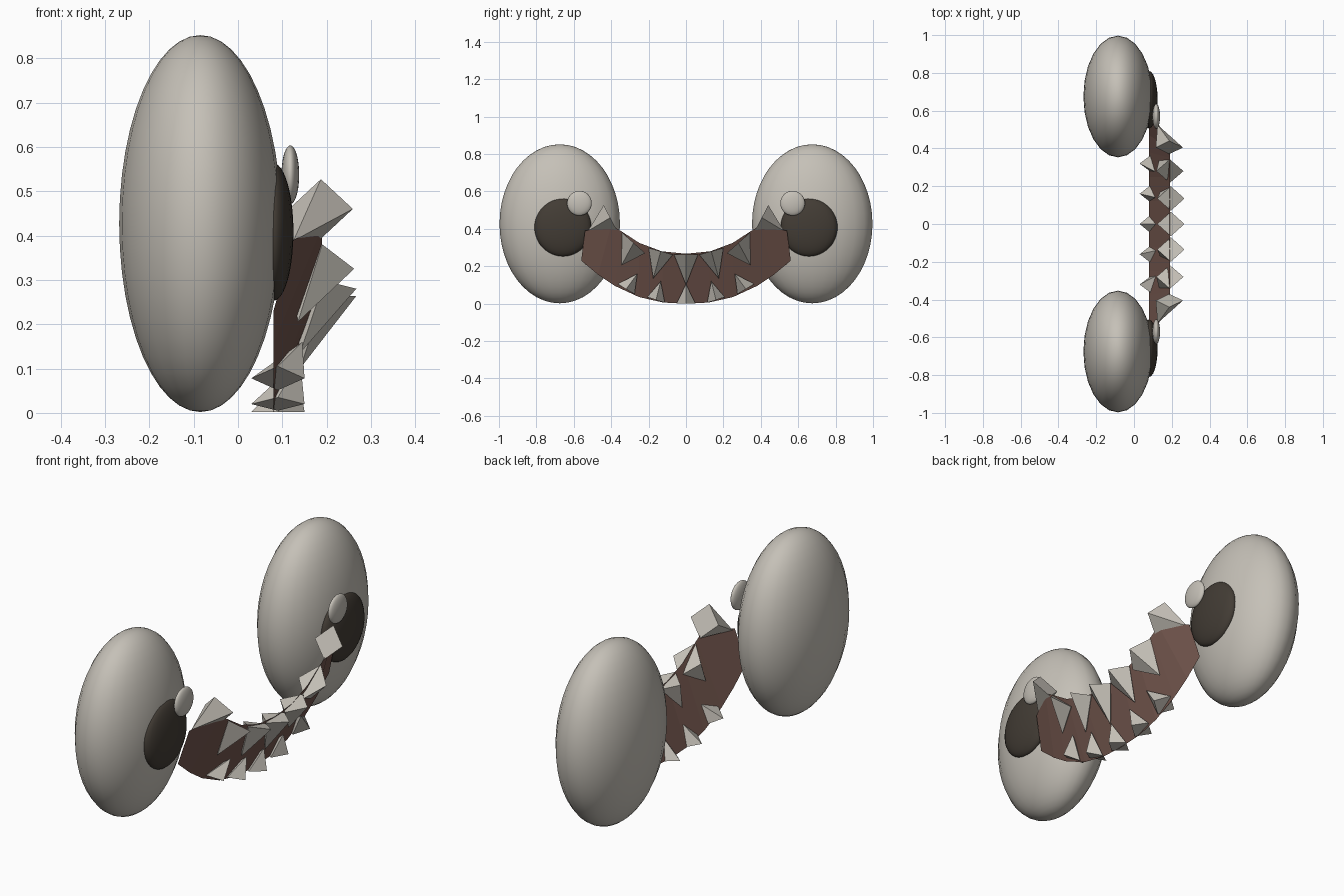
import bpy
import bmesh
from mathutils import Vector

cube = bpy.data.objects.get("Cube")
if cube:
    bpy.data.objects.remove(cube, do_unlink=True)


def make_material(name, color):
    mat = bpy.data.materials.new(name)
    mat.use_nodes = True
    rgba = (*color, 1.0)
    mat.diffuse_color = rgba
    mat.node_tree.nodes["Principled BSDF"].inputs["Base Color"].default_value = rgba
    return mat


ivory = make_material("ivory", (0.56, 0.53, 0.475))
dark = make_material("dark_pupil", (0.055, 0.045, 0.035))
brown = make_material("mouth_brown", (0.17, 0.093, 0.075))


def finish(bm, name, mat, smooth=False):
    mesh = bpy.data.meshes.new(name)
    for face in bm.faces:
        face.smooth = smooth
    bm.to_mesh(mesh)
    bm.free()
    mesh.materials.append(mat)
    obj = bpy.data.objects.new(name, mesh)
    bpy.context.collection.objects.link(obj)
    return obj


def ellipsoid(name, center, radii, mat):
    bm = bmesh.new()
    bmesh.ops.create_uvsphere(bm, u_segments=24, v_segments=24, radius=1)
    bmesh.ops.scale(bm, vec=radii, verts=bm.verts)
    bmesh.ops.translate(bm, vec=center, verts=bm.verts)
    return finish(bm, name, mat, smooth=True)


def tooth(name, base, apex, half, rise):
    """Four sided spike; rise is the base tangent (y, z)."""
    bm = bmesh.new()
    across = Vector((half, 0, 0))
    along = Vector((0, *rise))
    base = Vector(base)
    ring = [bm.verts.new(base + d) for d in (across, along, -across, -along)]
    tip = bm.verts.new(apex)
    bm.faces.new(ring)
    for i in range(4):
        bm.faces.new((ring[i], tip, ring[(i + 1) % 4]))
    bmesh.ops.recalc_face_normals(bm, faces=bm.faces)
    return finish(bm, name, ivory)


# Eyes with pupils and highlights
for side, s in (("front", -1), ("back", 1)):
    ellipsoid(side + "_eye", (-0.085, s * 0.675, 0.427), (0.183, 0.322, 0.425), ivory)
    ellipsoid(side + "_pupil", (0.08, s * 0.658, 0.408), (0.045, 0.152, 0.155), dark)
    ellipsoid(side + "_highlight", (0.118, s * 0.57, 0.537), (0.02, 0.066, 0.066), ivory)

# Mouth: slanted crescent band, columns of (lower edge, upper edge)
half_mouth = [
    ((0.08, 0.0, 0.0), (0.19, 0.0, 0.267)),
    ((0.08, 0.12, 0.006), (0.19, 0.13, 0.28)),
    ((0.08, 0.25, 0.035), (0.19, 0.25, 0.325)),
    ((0.08, 0.38, 0.095), (0.19, 0.35, 0.39)),
    ((0.08, 0.47, 0.155), (0.19, 0.40, 0.42)),
    ((0.08, 0.56, 0.23), (0.125, 0.54, 0.39)),
]
flip = [tuple((x, -y, z) for x, y, z in col) for col in half_mouth[:0:-1]]
bm = bmesh.new()
columns = [[bm.verts.new(p) for p in col] for col in flip + half_mouth]
for a, b in zip(columns, columns[1:]):
    bm.faces.new((a[0], b[0], b[1], a[1]))
finish(bm, "mouth", brown)

# Teeth: (base, apex, base tangent), mirrored across the middle
upper = [
    ((0.195, 0, 0.264), (0.14, 0, 0.10), (0.065, 0)),
    ((0.195, 0.135, 0.28), (0.14, 0.175, 0.135), (0.065, 0.018)),
    ((0.19, 0.28, 0.325), (0.135, 0.345, 0.205), (0.062, 0.055)),
    ((0.187, 0.405, 0.46), (0.125, 0.525, 0.388), (0.035, 0.067)),
]
lower = [
    ((0.09, 0, 0.002), (0.135, 0, 0.105), (0.05, 0)),
    ((0.09, 0.16, 0.02), (0.14, 0.135, 0.12), (0.047, 0.015)),
    ((0.09, 0.32, 0.078), (0.145, 0.26, 0.16), (0.045, 0.027)),
]
for row, teeth, half in (("upper", upper, 0.072), ("lower", lower, 0.06)):
    for i, (base, apex, rise) in enumerate(teeth):
        for s in ((1,) if i == 0 else (1, -1)):
            side = "middle" if i == 0 else ("back" if s > 0 else "front")
            tooth(f"{row}_tooth_{side}_{i}", (base[0], s * base[1], base[2]),
                  (apex[0], s * apex[1], apex[2]), half, (s * rise[0], rise[1]))
